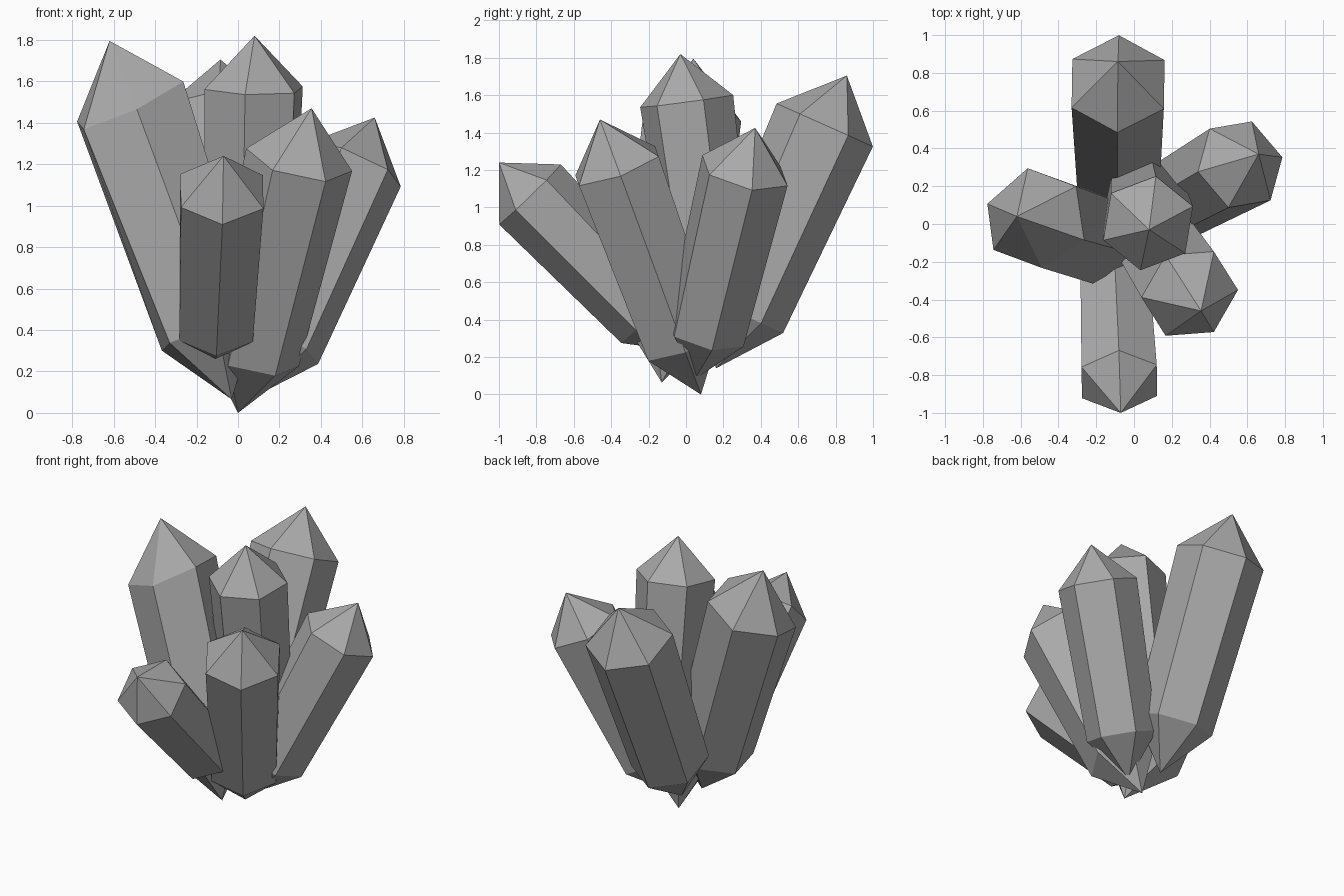
import bpy, bmesh
from math import pi, cos, sin
from mathutils import Vector

if "Cube" in bpy.data.objects:
    bpy.data.objects.remove(bpy.data.objects["Cube"])

# dark grey stone
stone = bpy.data.materials.new("dark_stone")
stone.diffuse_color = (0.4, 0.4, 0.4, 1)
stone.use_nodes = True
stone.node_tree.nodes["Principled BSDF"].inputs["Base Color"].default_value = stone.diffuse_color


def crystal(name, tip, root, corner, r, sunk=()):
    """Six-sided shard pointed at both ends; 'corner' is a shoulder vertex that fixes the roll,
    'sunk' lists shoulder vertices that sit a little lower."""
    tip, root, corner = Vector(tip), Vector(root), Vector(corner)
    axis = (tip - root).normalized()
    length = (tip - root).length
    u = corner - root
    u = (u - axis * u.dot(axis)).normalized()
    w = axis.cross(u)

    bm = bmesh.new()

    def ring(t, rad):
        c = root + axis * length * t
        return [bm.verts.new(c + (u * cos(i * pi / 3) + w * sin(i * pi / 3)) * rad) for i in range(6)]

    low, high = ring(0.186, r * 0.89), ring(0.831, r)
    for i in sunk:
        high[i].co += Vector((-.01, .04, -.08))
    a, b = bm.verts.new(root), bm.verts.new(tip)
    for i in range(6):
        j = (i + 1) % 6
        bm.faces.new((low[i], low[j], high[j], high[i]))
        bm.faces.new((high[i], high[j], b))
        bm.faces.new((low[j], low[i], a))
    bmesh.ops.recalc_face_normals(bm, faces=bm.faces)
    me = bpy.data.meshes.new(name)
    bm.to_mesh(me)
    bm.free()
    me.materials.append(stone)
    bpy.context.collection.objects.link(bpy.data.objects.new(name, me))


# cluster of shards: tip, root, one shoulder corner, radius
crystal("center_crystal", (.08, -.03, 1.82), (.05, .17, .33), (.035, -.24, 1.54), .254)
crystal("left_crystal", (-.62, .04, 1.795), (-.03, -.13, .065), (-.785, .11, 1.41), .29, sunk=(1, 2))
crystal("back_crystal", (-.085, .86, 1.705), (-.08, .16, .14), (-.08, 1.0, 1.34), .282)
crystal("right_crystal", (.66, .37, 1.425), (.08, .045, .08), (.785, .355, 1.105), .25)
crystal("front_right_crystal", (.355, -.46, 1.47), (0, .08, 0), (.55, -.35, 1.17), .262)
crystal("front_crystal", (-.07, -1.0, 1.24), (-.115, -.016, .23), (-.075, -1.0, .92), .23)
